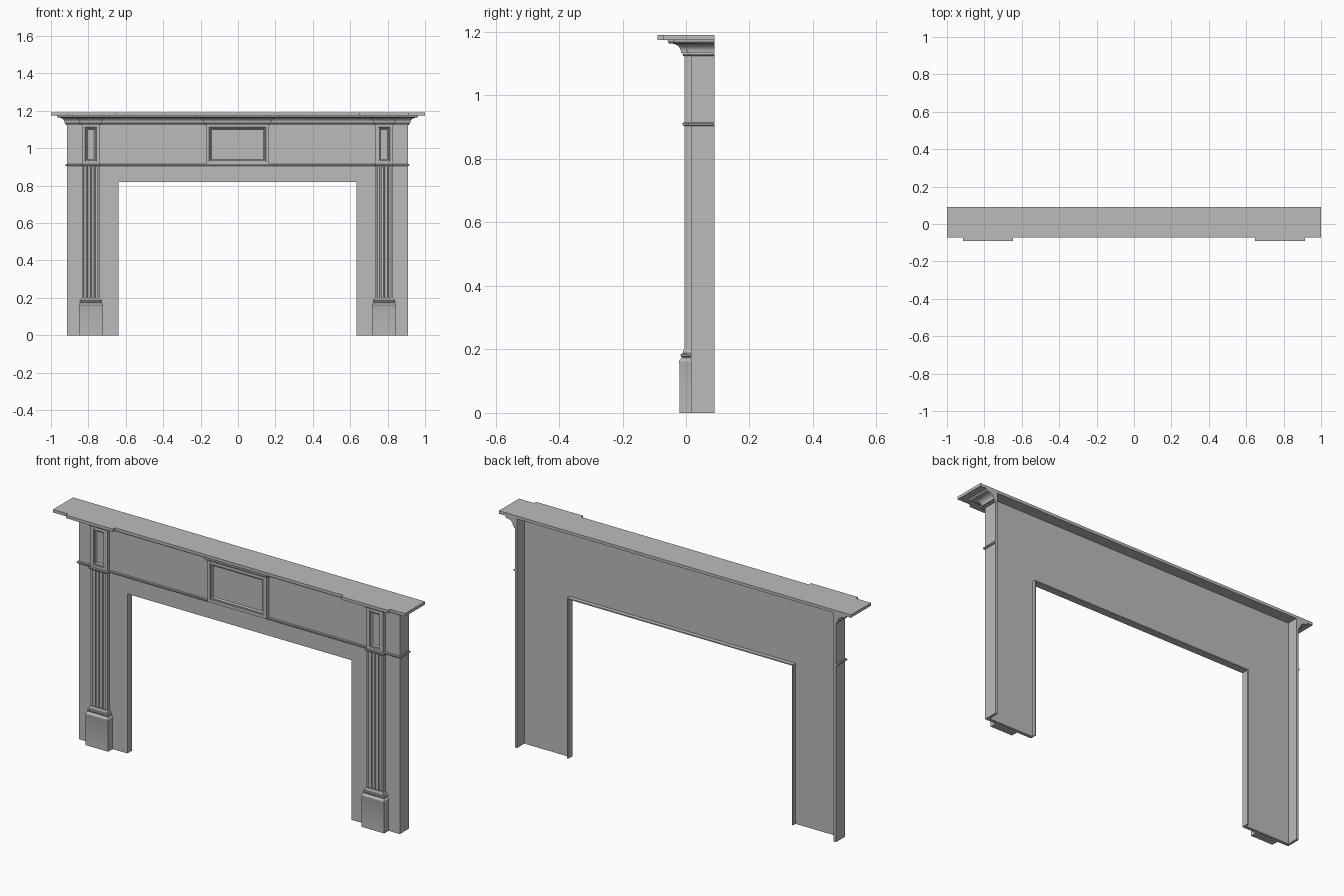
import bpy, bmesh, math

if "Cube" in bpy.data.objects:
    bpy.data.objects.remove(bpy.data.objects["Cube"])

CX = -0.003                       # slight sideways offset of the surround
BACK, WALL, FACE = 0.09, 0.015, -0.004
HALF, OPEN_X, OPEN_Z = 0.912, 0.642, 0.825
PIL_X, PIL_W, MID_W = 0.784, 0.047, 0.168

paint = bpy.data.materials.new("grey_paint")
paint.diffuse_color = (0.5, 0.5, 0.5, 1)
paint.use_nodes = True
paint.node_tree.nodes["Principled BSDF"].inputs["Base Color"].default_value = paint.diffuse_color


def finish(name, bm, smooth=False):
    bmesh.ops.recalc_face_normals(bm, faces=bm.faces)
    mesh = bpy.data.meshes.new(name)
    bm.to_mesh(mesh)
    bm.free()
    obj = bpy.data.objects.new(name, mesh)
    bpy.context.collection.objects.link(obj)
    mesh.materials.append(paint)
    if smooth:
        bpy.ops.object.select_all(action='DESELECT')
        obj.select_set(True)
        bpy.context.view_layer.objects.active = obj
        bpy.ops.object.shade_smooth_by_angle(angle=math.radians(30))
    return obj


def skin(bm, loops, closed=True):
    """Join successive loops of vertices with quads."""
    for a, b in zip(loops, loops[1:]):
        n = len(a)
        for i in range(n if closed else n - 1):
            j = (i + 1) % n
            bm.faces.new((a[i], a[j], b[j], b[i]))


def prism(name, pts, lo, hi, axis='z', smooth=False):
    """Extrude an outline: xy outline along z, or xz outline along y."""
    bm = bmesh.new()
    loops = [[bm.verts.new((p, q, h) if axis == 'z' else (p, h, q)) for p, q in pts]
             for h in (lo, hi)]
    skin(bm, loops)
    for loop in loops:
        bm.faces.new(loop)
    return finish(name, bm, smooth)


def box(name, x0, x1, y0, y1, z0, z1):
    return prism(name, [(x0, y0), (x1, y0), (x1, y1), (x0, y1)], z0, z1)


def sweep(name, path, profile):
    """Run a closed (outset, z) profile along a right-angled plan path with mitres."""
    normals = []
    for (x0, y0), (x1, y1) in zip(path, path[1:]):
        d = math.hypot(x1 - x0, y1 - y0)
        normals.append((-(y1 - y0) / d, (x1 - x0) / d))
    bm = bmesh.new()
    loops = []
    for i, (x, y) in enumerate(path):
        ns = {normals[max(i - 1, 0)], normals[min(i, len(normals) - 1)]}
        nx, ny = sum(n[0] for n in ns), sum(n[1] for n in ns)
        loops.append([bm.verts.new((x + nx * o, y + ny * o, z)) for o, z in profile])
    skin(bm, loops)
    bm.faces.new(loops[0])
    bm.faces.new(loops[-1])
    return finish(name, bm, True)


def panel_block(name, cx, w, z0, z1):
    """Raised block whose front steps inward to a sunken panel."""
    rings = [(0, WALL + 0.005), (0, FACE), (0.016, FACE), (0.018, FACE + 0.004),
             (0.023, FACE + 0.004), (0.029, FACE + 0.010), (0.032, FACE + 0.010)]
    bm = bmesh.new()
    loops = [[bm.verts.new((cx + sx * (w - i), y, z)) for sx, z in
              ((-1, z0 + i), (1, z0 + i), (1, z1 - i), (-1, z1 - i))] for i, y in rings]
    skin(bm, loops)
    bm.faces.new(loops[-1])
    bm.faces.new(loops[0])
    return finish(name, bm)


# Arched front board
prism("front_board", [(CX + x, z) for x, z in (
    (-HALF, 0), (-OPEN_X, 0), (-OPEN_X, OPEN_Z), (OPEN_X, OPEN_Z), (OPEN_X, 0),
    (HALF, 0), (HALF, 1.175), (-HALF, 1.175))], WALL, WALL + 0.017, 'y')

# Side returns and the narrow lips round the opening
for side, s in (("left", -1), ("right", 1)):
    a, b = sorted((CX + s * HALF, CX + s * (HALF - 0.013)))
    box(side + "_return", a, b, WALL, BACK, 0, 1.175)
    a, b = sorted((CX + s * OPEN_X, CX + s * (OPEN_X - 0.006)))
    box(side + "_opening_lip", a, b, WALL + 0.001, 0.053, 0, OPEN_Z)
box("top_opening_lip", CX - OPEN_X, CX + OPEN_X, WALL + 0.001, 0.053, OPEN_Z - 0.006, OPEN_Z)

# Plan line of the front, stepping out over the pilasters and centre block
path = [(CX + HALF, BACK), (CX + HALF, WALL)]
for c, w in ((PIL_X, PIL_W), (0, MID_W), (-PIL_X, PIL_W)):
    path += [(CX + c + w, WALL), (CX + c + w, FACE), (CX + c - w, FACE), (CX + c - w, WALL)]
path += [(CX - HALF, WALL), (CX - HALF, BACK)]

# Cornice: bead, cove and top fillet
cove = [(0.012 + 0.034 * (1 - math.cos(t)), 1.138 + 0.026 * math.sin(t))
        for t in (math.pi / 2 * i / 8 for i in range(9))]
sweep("cornice", path, [(0, 1.124), (0.005, 1.125), (0.007, 1.129), (0.005, 1.133), (0.012, 1.134)]
      + cove + [(0.049, 1.164), (0.053, 1.168), (0.054, 1.176), (0, 1.176)])

# Bead below the frieze, stepping over the pilasters only
bead_path = path[:6] + path[10:]
sweep("frieze_bead", bead_path, [(0, 0.904), (0.004, 0.904), (0.007, 0.907), (0.007, 0.912),
                                 (0.004, 0.915), (0, 0.915)])

# Pilasters: fluted shaft, moulded plinth and panelled block
for side, s in (("left", -1), ("right", 1)):
    c = CX + s * PIL_X
    outline = [(c - PIL_W, WALL + 0.005), (c - PIL_W, FACE)]
    flutes, pitch, r = 4, 0.0205, 0.0075
    for k in range(flutes):
        fx = c + (k - (flutes - 1) / 2) * pitch
        outline += [(fx - r * math.cos(t), FACE + 0.009 * math.sin(t))
                    for t in (math.pi * i / 8 for i in range(9))]
    outline += [(c + PIL_W, FACE), (c + PIL_W, WALL + 0.005)]
    prism(side + "_fluted_shaft", outline, 0.15, 0.906, 'z', True)

    plan = [(c + PIL_W, WALL + 0.002), (c + PIL_W, FACE), (c - PIL_W, FACE), (c - PIL_W, WALL + 0.002)]
    sweep(side + "_plinth", plan, [
        (-0.01, 0), (0.017, 0), (0.017, 0.155), (0.018, 0.158), (0.018, 0.163), (0.015, 0.168),
        (0.010, 0.173), (0.010, 0.176), (0.013, 0.179), (0.013, 0.184), (0.010, 0.187),
        (0.006, 0.188), (0.005, 0.196), (0.002, 0.2), (-0.01, 0.2)])
    panel_block(side + "_pilaster_block", c, PIL_W, 0.912, 1.13)

# Centre tablet
panel_block("centre_tablet", CX, MID_W, 0.912, 1.13)

# Mantel shelf with a step forward over each pilaster
F, M, A, B = -0.09, -0.073, 0.648, 0.915
prism("mantel_shelf", [(-1, BACK), (-1, M), (-B, M), (-B, F), (-A, F), (-A, M),
                       (A, M), (A, F), (B, F), (B, M), (1, M), (1, BACK)], 1.175, 1.19)
